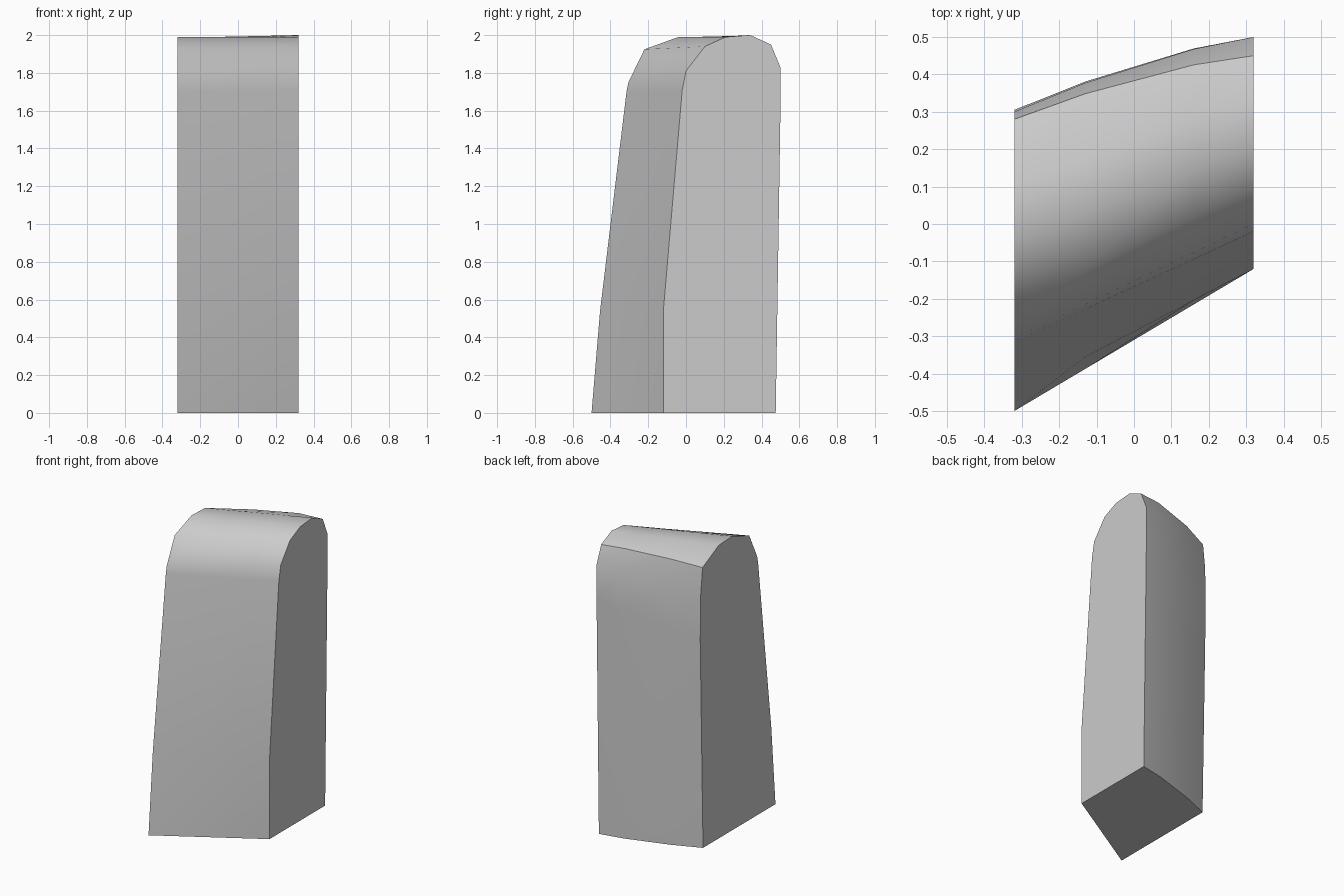
import bpy, bmesh

cube = bpy.data.objects.get("Cube")
if cube:
    bpy.data.objects.remove(cube)

# Matching end profiles (y, z), from front foot over the top to back foot
left_end = [(-.12, 0), (-.12, .54), (-.02, 1.71), (0, 1.81), (.10, 1.94), (.21, 1.99),
            (.34, 2), (.45, 1.95), (.50, 1.83), (.50, 1.6), (.475, 0)]
right_end = [(-.50, 0), (-.455, .54), (-.315, 1.70), (-.305, 1.75), (-.22, 1.925), (-.04, 1.99),
             (.105, 1.985), (.28, 1.90), (.30, 1.72), (.305, 1.42), (.275, 0)]
CREASE = 7
HALF = .32
# Stations across the slab: x, bulge of the back
stations = [(-HALF, 0), (-.13, .018), (.16, .018), (HALF, 0)]

stone = bpy.data.materials.new("stone_grey")
stone.use_nodes = True
grey = (.6, .6, .6, 1)
stone.diffuse_color = grey
stone.node_tree.nodes["Principled BSDF"].inputs["Base Color"].default_value = grey

# Skin the slab between the stations
bm = bmesh.new()
rings = []
for x, bulge in stations:
    t = (x + HALF) / (2 * HALF)
    ring = []
    for i, (a, b) in enumerate(zip(right_end, left_end)):
        y = a[0] + (b[0] - a[0]) * t + (bulge if i >= CREASE else 0)
        z = a[1] + (b[1] - a[1]) * t + (bulge if i == CREASE else 0)
        ring.append(bm.verts.new((x, y, z)))
    rings.append(ring)

n = len(left_end)
for r, s in zip(rings, rings[1:]):
    for i in range(n):
        j = (i + 1) % n
        bm.faces.new((r[i], r[j], s[j], s[i])).smooth = i < n - 1
    # Ridge along the back of the top
    bm.edges.get((r[CREASE], s[CREASE])).smooth = False
for ring in (rings[0], rings[-1]):
    bm.faces.new(ring)
bmesh.ops.recalc_face_normals(bm, faces=bm.faces)

# Hard edges around the flat ends and the base
for face in bm.faces:
    if not face.smooth:
        for e in face.edges:
            e.smooth = False

mesh = bpy.data.meshes.new("standing_stone")
bm.to_mesh(mesh)
bm.free()
mesh.materials.append(stone)
slab = bpy.data.objects.new("standing_stone", mesh)
bpy.context.collection.objects.link(slab)
